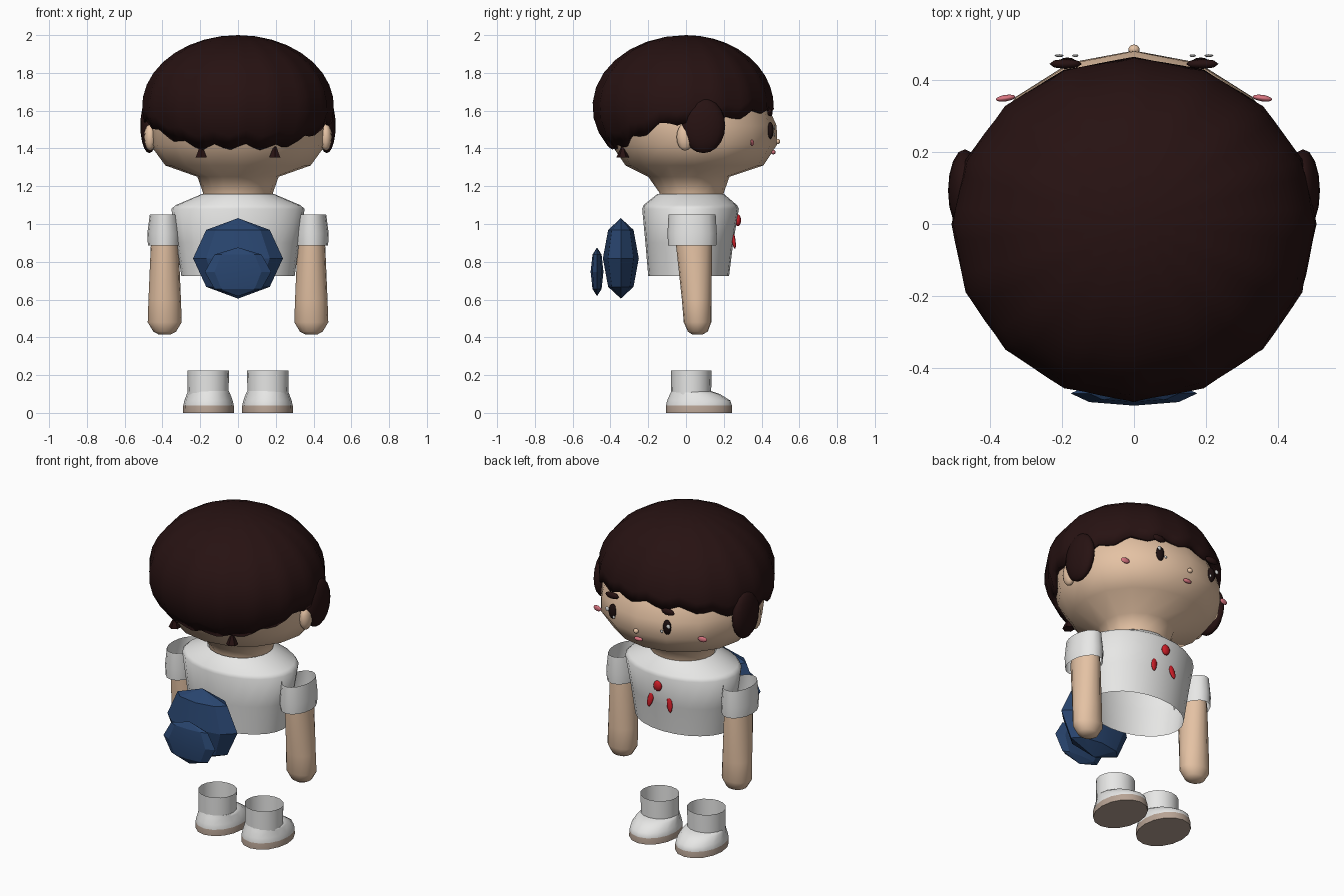
import bpy, bmesh, math
from mathutils import Vector

cube = bpy.data.objects.get("Cube")
if cube:
    bpy.data.objects.remove(cube, do_unlink=True)


def material(name, rgb):
    m = bpy.data.materials.new(name)
    m.use_nodes = True
    m.diffuse_color = (*rgb, 1)
    m.node_tree.nodes["Principled BSDF"].inputs["Base Color"].default_value = (*rgb, 1)
    return m


SKIN = material("skin", (0.78, 0.54, 0.37))
HAIR = material("dark brown hair", (0.02, 0.006, 0.006))
WHITE = material("white cloth", (0.80, 0.80, 0.79))
SOLE = material("tan sole", (0.48, 0.37, 0.30))
BLUE = material("navy blue", (0.022, 0.06, 0.16))
RED = material("red ribbon", (0.6, 0.012, 0.02))
PINK = material("pink blush", (0.70, 0.18, 0.22))
BLACK = material("eye black", (0.012, 0.005, 0.005))


def finish(bm, name, mats, angle=60):
    """Turn a bmesh into a smooth-shaded object."""
    bmesh.ops.recalc_face_normals(bm, faces=bm.faces)
    mesh = bpy.data.meshes.new(name)
    bm.to_mesh(mesh)
    bm.free()
    for m in mats:
        mesh.materials.append(m)
    ob = bpy.data.objects.new(name, mesh)
    bpy.context.collection.objects.link(ob)
    bpy.ops.object.select_all(action='DESELECT')
    ob.select_set(True)
    bpy.context.view_layer.objects.active = ob
    bpy.ops.object.shade_smooth_by_angle(angle=math.radians(angle))
    return ob


def loft(name, rings, mats, x=0, sides=16, bottom=False, top=False, split=None):
    """Stack ellipses given as (z, half width, back y, front y), x centre shared."""
    bm = bmesh.new()
    loops = []
    for z, rx, y0, y1 in rings:
        cy, ry = (y0 + y1) / 2, (y1 - y0) / 2
        turn = [2 * math.pi * i / sides for i in range(sides)]
        loops.append([bm.verts.new((x + rx * math.cos(a), cy + ry * math.sin(a), z)) for a in turn])
    for a, b in zip(loops, loops[1:]):
        for i in range(sides):
            j = (i + 1) % sides
            bm.faces.new((a[i], a[j], b[j], b[i]))
    if bottom:
        bm.faces.new(loops[0])
    if top:
        bm.faces.new(loops[-1])
    if split:
        for f in bm.faces:
            f.material_index = int(f.calc_center_median().z < split)
    return finish(bm, name, mats)


def blob(name, loc, size, mat, segs=12, rings=8, tilt=(0, 0, 0), angle=60):
    """Scaled sphere."""
    bm = bmesh.new()
    bmesh.ops.create_uvsphere(bm, u_segments=segs, v_segments=rings, radius=1)
    bmesh.ops.scale(bm, vec=size, verts=bm.verts)
    ob = finish(bm, name, [mat], angle)
    ob.location, ob.rotation_euler = loc, tilt
    return ob


# Head and neck in one skin surface
loft("head", [(1.12, .18, -.14, .19), (1.165, .185, -.14, .20), (1.25, .215, -.20, .23),
              (1.31, .385, -.32, .41), (1.42, .465, -.395, .482), (1.52, .465, -.43, .48),
              (1.62, .46, -.44, .435), (1.75, .38, -.36, .34)], [SKIN], top=True)

# Hair cap with a ragged hem: (angle away from the face, hem height)
HEM = [(0, 1.61), (.6, 1.60), (1.0, 1.56), (1.35, 1.53), (1.75, 1.54),
       (2.2, 1.46), (2.6, 1.405), (3.15, 1.41)]


def hem_height(d):
    for (a, za), (b, zb) in zip(HEM, HEM[1:]):
        if d <= b:
            return za + (zb - za) * (d - a) / (b - a)
    return HEM[-1][1]


def hair_cap():
    bm = bmesh.new()
    cols, rows, mid, rz = 64, 10, 1.62, .38
    crown = bm.verts.new((0, 0, 2.0))
    grid = []
    for i in range(cols):
        a = 2 * math.pi * i / cols
        zig = (0, .02, -.005, -.02)[i * 3 % 4] * .8
        low = math.acos((hem_height(min(a, 2 * math.pi - a)) + zig - mid) / rz)
        step = math.pi / 8
        facet = math.cos(step / 2) / math.cos(a % step - step / 2)
        col = []
        for k in range(1, rows + 1):
            t = low * k / rows
            r = math.sin(t) * facet
            depth = .465 if math.cos(a) > 0 else .495
            col.append(bm.verts.new((.508 * r * math.sin(a), depth * r * math.cos(a), mid + rz * math.cos(t))))
        grid.append(col)
    for i in range(cols):
        a, b = grid[i], grid[(i + 1) % cols]
        bm.faces.new((crown, a[0], b[0]))
        for k in range(rows - 1):
            bm.faces.new((a[k], a[k + 1], b[k + 1], b[k]))
    ob = finish(bm, "hair_cap", [HAIR])
    solid = ob.modifiers.new("thickness", 'SOLIDIFY')
    solid.thickness, solid.offset = .035, -1


hair_cap()

# Shirt body, open at hem and collar
loft("shirt", [(.725, .30, -.20, .228), (.90, .325, -.215, .25), (1.08, .353, -.232, .28),
               (1.10, .33, -.225, .27), (1.16, .188, -.15, .20)], [WHITE], sides=24)

# Paired parts
for side, s in (("left", 1), ("right", -1)):
    loft(side + "_sleeve", [(.885, .087, -.095, .16), (.95, .09, -.098, .163),
                            (1.05, .077, -.093, .157)], [WHITE], x=s * .39)
    loft(side + "_arm", [(.414, .03, .035, .085), (.43, .06, .01, .115), (.48, .09, -.012, .134),
                         (.60, .086, -.022, .135), (.88, .074, -.052, .138),
                         (.95, .07, -.05, .13)], [SKIN], x=s * .388, bottom=True, top=True)
    loft(side + "_sock", [(.09, .108, -.078, .133), (.225, .110, -.08, .135)], [WHITE], x=s * .158)
    loft(side + "_shoe", [(0, .135, -.106, .243), (.038, .134, -.106, .243), (.065, .128, -.10, .235),
                          (.10, .115, -.085, .18), (.115, .108, -.078, .133)],
         [WHITE, SOLE], x=s * .156, bottom=True, top=True, split=.03)
    blob(side + "_hair_bun", (s * .47, .093, 1.52), (.047, .115, .145), HAIR, 16, 10)
    blob(side + "_ear", (s * .465, -.005, 1.46), (.032, .045, .072), SKIN)
    blob(side + "_eye", (s * .185, .447, 1.495), (.026, .016, .045), BLACK)
    blob(side + "_eye_glint_large", (s * .208, .468, 1.512), (.013, .004, .014), WHITE, 8, 6)
    blob(side + "_eye_glint_small", (s * .163, .468, 1.472), (.009, .004, .009), WHITE, 8, 6)
    blob(side + "_fringe_tuft", (s * .19, .445, 1.59), (.045, .014, .02), HAIR, 8, 6)
    blob(side + "_cheek", (s * .357, .35, 1.43), (.028, .009, .017), PINK, tilt=(0, 0, -s * .15))
    blob(side + "_ribbon_tail", (s * .065, .252, .915), (.018, .01, .048), RED,
         tilt=(.15, -s * .2, 0))
    # Small lock at the nape
    bm = bmesh.new()
    bmesh.ops.create_cone(bm, cap_ends=True, segments=6, radius1=.034, radius2=.004, depth=.065)
    finish(bm, side + "_nape_lock", [HAIR], 30).location = Vector((s * .195, -.335, 1.385))

# Face centre and chest knot
blob("nose", (0, .485, 1.437), (.016, .014, .014), SKIN)
blob("mouth", (0, .462, 1.38), (.028, .012, .012), PINK)
blob("ribbon_knot", (0, .275, 1.02), (.027, .016, .032), RED)

# Faceted backpack with pocket
blob("backpack", (0, -.345, .818), (.238, .095, .213), BLUE, 8, 4, angle=20)
blob("backpack_pocket", (0, -.471, .747), (.176, .034, .129), BLUE, 8, 4, angle=20)
